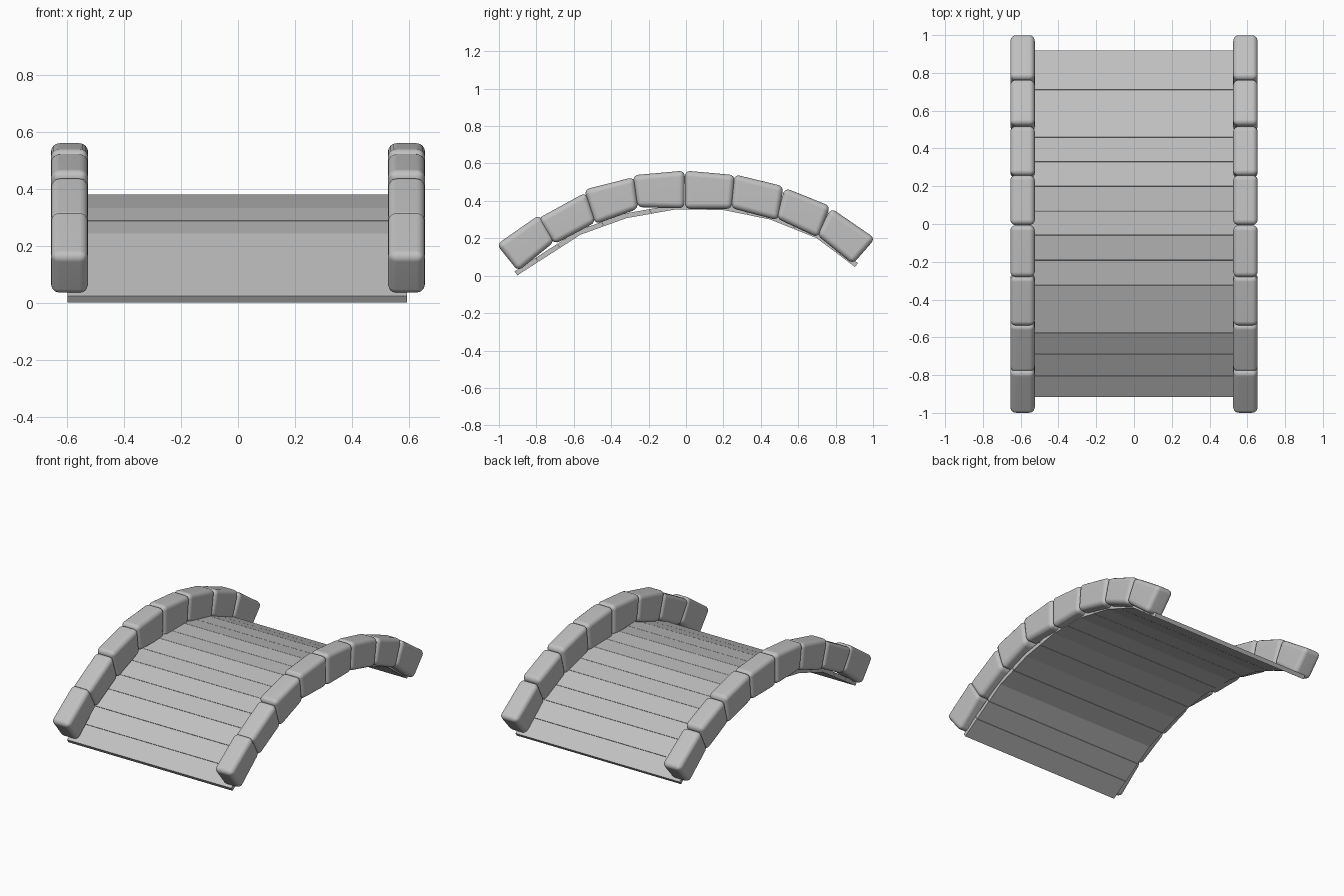
import bpy, bmesh
from mathutils import Vector

if "Cube" in bpy.data.objects:
    bpy.data.objects.remove(bpy.data.objects["Cube"])

grey = bpy.data.materials.new("stone grey")
grey.diffuse_color = (0.53, 0.53, 0.53, 1)
grey.use_nodes = True
grey.node_tree.nodes["Principled BSDF"].inputs["Base Color"].default_value = grey.diffuse_color


def prism(name, profile, x0, x1):
    """Extrude a (y, z) outline along x."""
    bm = bmesh.new()
    a = [bm.verts.new((x0, y, z)) for y, z in profile]
    b = [bm.verts.new((x1, y, z)) for y, z in profile]
    bm.faces.new(a)
    bm.faces.new(b[::-1])
    n = len(a)
    for i in range(n):
        bm.faces.new((a[i], b[i], b[(i + 1) % n], a[(i + 1) % n]))
    bmesh.ops.recalc_face_normals(bm, faces=bm.faces[:])
    me = bpy.data.meshes.new(name)
    bm.to_mesh(me)
    bm.free()
    me.materials.append(grey)
    ob = bpy.data.objects.new(name, me)
    bpy.context.collection.objects.link(ob)
    return ob


# Side arch stones: top-left, top-right, bottom-right, bottom-left in (y, z)
stones = [
    ((-1.012, 0.167), (-0.783, 0.327), (-0.703, 0.182), (-0.898, 0.024)),
    ((-0.793, 0.305), (-0.535, 0.446), (-0.482, 0.286), (-0.703, 0.168)),
    ((-0.545, 0.460), (-0.277, 0.528), (-0.255, 0.358), (-0.485, 0.275)),
    ((-0.285, 0.537), (-0.006, 0.562), (-0.008, 0.360), (-0.260, 0.366)),
    ((-0.006, 0.562), (0.262, 0.538), (0.245, 0.357), (-0.006, 0.357)),
    ((0.258, 0.542), (0.522, 0.478), (0.492, 0.296), (0.240, 0.362)),
    ((0.528, 0.470), (0.772, 0.372), (0.707, 0.203), (0.482, 0.308)),
    ((0.775, 0.362), (1.012, 0.199), (0.892, 0.062), (0.700, 0.218)),
]
for side, sx in (("left", -1), ("right", 1)):
    for i, quad in enumerate(stones):
        ob = prism(f"{side}_arch_stone_{i + 1}", quad, sx * 0.525, sx * 0.655)
        bev = ob.modifiers.new("rounding", 'BEVEL')
        bev.width = 0.03
        bev.segments = 4
        bev.limit_method = 'NONE'
        for p in ob.data.polygons:
            p.use_smooth = True
        ob.modifiers.new("normals", 'WEIGHTED_NORMAL')

# Arched deck: planks laid along a faceted top line
line = [(-0.917, 0.023), (-0.575, 0.243), (-0.325, 0.333), (-0.06, 0.380),
        (0.2, 0.378), (0.46, 0.325), (0.71, 0.225), (0.92, 0.067)]
counts = [3, 2, 2, 2, 2, 2, 2]
k = 0
for (p, q), n in zip(zip(line, line[1:]), counts):
    p, q = Vector(p), Vector(q)
    d = (q - p).normalized()
    down = Vector((d.y, -d.x)) * 0.026
    for j in range(n):
        a = p.lerp(q, j / n) + d * 0.001
        b = p.lerp(q, (j + 1) / n) - d * 0.001
        k += 1
        prism(f"deck_plank_{k}", (a, b, b + down, a + down), -0.597, 0.592)
